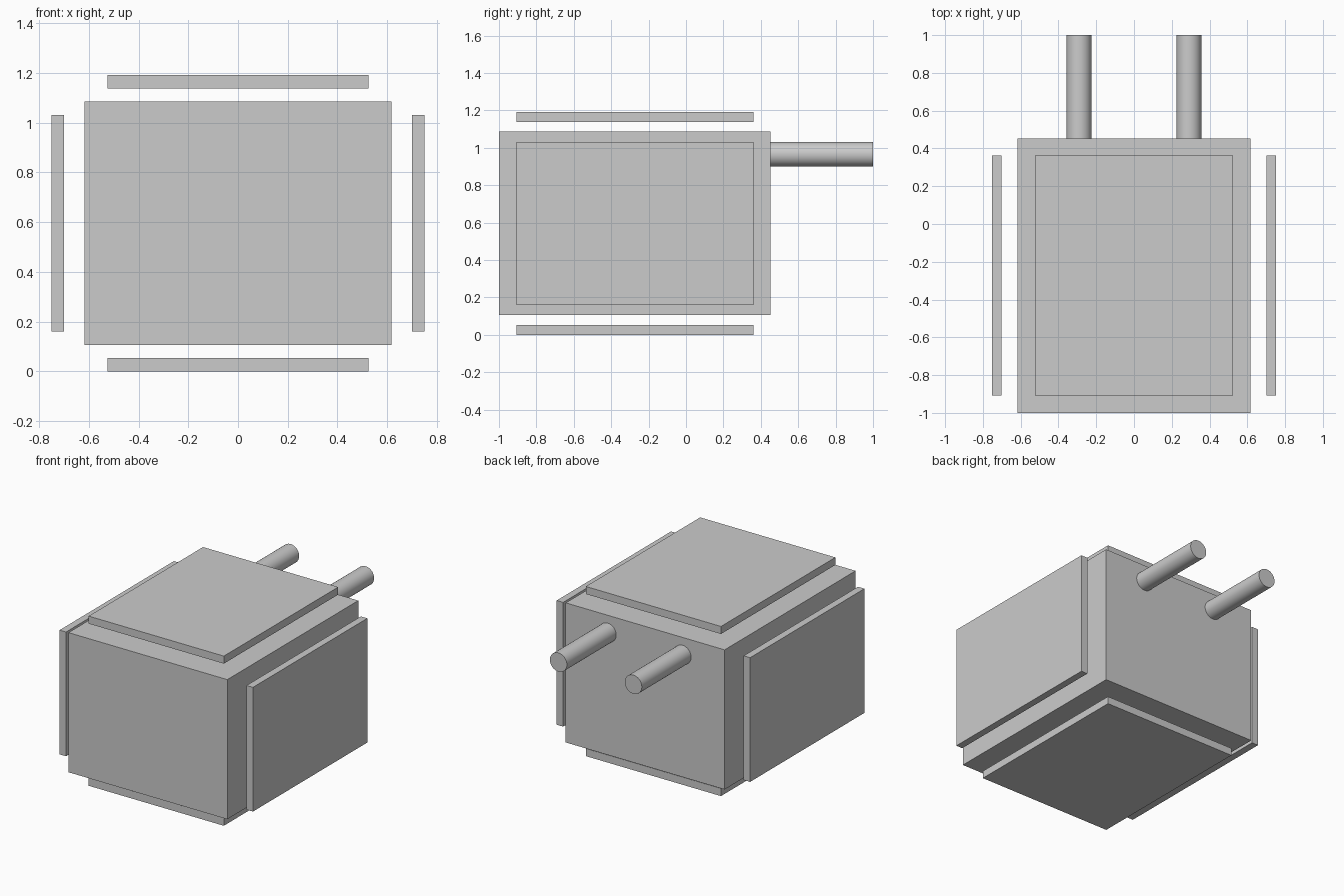
import bpy
from math import pi

if "Cube" in bpy.data.objects:
    bpy.data.objects.remove(bpy.data.objects["Cube"])


def box(name, lo, hi):
    """Axis-aligned box between two corners."""
    centre = [(a + b) / 2 for a, b in zip(lo, hi)]
    bpy.ops.mesh.primitive_cube_add(size=1, location=centre)
    ob = bpy.context.object
    ob.name = name
    ob.scale = [b - a for a, b in zip(lo, hi)]
    bpy.ops.object.transform_apply(location=False, rotation=False, scale=True)
    return ob


# Main body
FRONT, BACK = -1.0, 0.453
BOTTOM, TOP = 0.106, 1.086
box("main_body", (-0.617, FRONT, BOTTOM), (0.617, BACK, TOP))

# Floating panels around the body
P_FRONT, P_BACK = -0.907, 0.362
for name, z0, z1 in (("bottom_panel", 0.0, 0.053), ("top_panel", 1.138, 1.191)):
    box(name, (-0.525, P_FRONT, z0), (0.525, P_BACK, z1))
for name, x0, x1 in (("left_panel", -0.751, -0.701), ("right_panel", 0.701, 0.751)):
    box(name, (x0, P_FRONT, 0.16), (x1, P_BACK, 1.032))

# Round pipes at the back
for name, x in (("left_pipe", -0.291), ("right_pipe", 0.291)):
    bpy.ops.mesh.primitive_cylinder_add(
        vertices=48, radius=0.066, depth=1.0 - BACK,
        location=(x, (1.0 + BACK) / 2, 0.965), rotation=(pi / 2, 0, 0))
    bpy.context.object.name = name
    bpy.ops.object.shade_smooth_by_angle()
